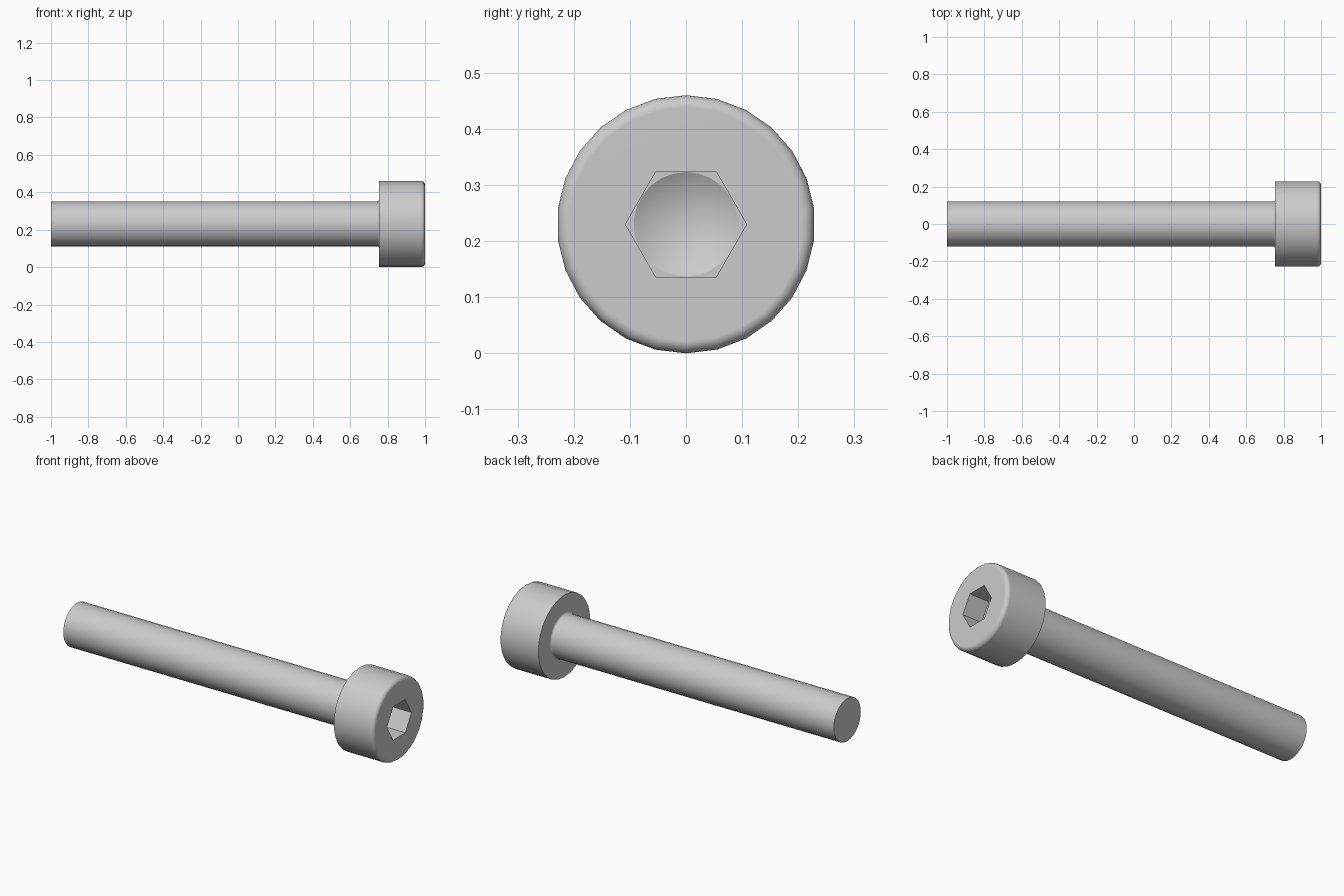
import bpy, bmesh
from math import sin, cos, pi, radians
from mathutils import Matrix

cube = bpy.data.objects.get("Cube")
if cube:
    bpy.data.objects.remove(cube)

HEAD_R, SHAFT_R = 0.23, 0.12
TIP_X, SEAT_X, FACE_X = -1.0, 0.755, 1.0
RIM, FILLET = 0.022, 0.012
SOCKET_R, SOCKET_X, PIT_X = 0.108, 0.88, 0.826
SIDES = 26

steel = bpy.data.materials.new("Steel grey")
steel.use_nodes = True
grey = (0.6, 0.6, 0.6, 1)
steel.diffuse_color = grey
steel.node_tree.nodes["Principled BSDF"].inputs["Base Color"].default_value = grey


def lathe(name, profile, sides, start=0.0):
    """Turn an (x, radius) profile round the screw's axis and cap its ends."""
    bm = bmesh.new()
    verts = [bm.verts.new((x, 0, r)) for x, r in profile]
    edges = [bm.edges.new(pair) for pair in zip(verts, verts[1:])]
    bmesh.ops.spin(bm, geom=verts + edges, cent=(0, 0, 0), axis=(1, 0, 0),
                   angle=2 * pi, steps=sides)
    bmesh.ops.remove_doubles(bm, verts=bm.verts[:], dist=1e-5)
    bmesh.ops.holes_fill(bm, edges=[e for e in bm.edges if e.is_boundary], sides=0)
    bmesh.ops.recalc_face_normals(bm, faces=bm.faces[:])
    bm.transform(Matrix.Translation((0, 0, HEAD_R)) @ Matrix.Rotation(start, 4, 'X'))
    mesh = bpy.data.meshes.new(name)
    bm.to_mesh(mesh)
    bm.free()
    mesh.materials.append(steel)
    obj = bpy.data.objects.new(name, mesh)
    bpy.context.collection.objects.link(obj)
    return obj


# Shaft, small fillet under the head, head with rounded front rim
quarter = [i * pi / 8 for i in range(5)]
fillet = [(SEAT_X - FILLET * (1 - sin(a)), SHAFT_R + FILLET * (1 - cos(a))) for a in quarter]
rim = [(FACE_X - RIM * (1 - sin(a)), HEAD_R - RIM * (1 - cos(a))) for a in quarter]
screw = lathe("socket_head_screw",
              [(TIP_X, SHAFT_R)] + fillet + [(SEAT_X, HEAD_R)] + rim, SIDES)

# Hexagonal key socket with a conical drilled bottom
flat_r = SOCKET_R * cos(pi / 6) - 0.0005
cutters = [
    lathe("socket_cutter", [(SOCKET_X, SOCKET_R), (FACE_X + 0.1, SOCKET_R)], 6, pi / 6),
    lathe("drill_cutter", [(PIT_X, 0), (SOCKET_X, flat_r), (FACE_X - 0.05, flat_r)], SIDES),
]
bpy.ops.object.select_all(action='DESELECT')
bpy.context.view_layer.objects.active = screw
screw.select_set(True)
for cutter in cutters:
    cutter.hide_render = True
    cut = screw.modifiers.new(cutter.name, 'BOOLEAN')
    cut.operation = 'DIFFERENCE'
    cut.solver = 'EXACT'
    cut.object = cutter
    bpy.ops.object.modifier_apply(modifier=cut.name)
    bpy.data.objects.remove(cutter)

# Smooth round surfaces, crisp flats
bpy.ops.object.shade_smooth_by_angle(angle=radians(28))
weighted = screw.modifiers.new("Flat caps", 'WEIGHTED_NORMAL')
weighted.keep_sharp = True
